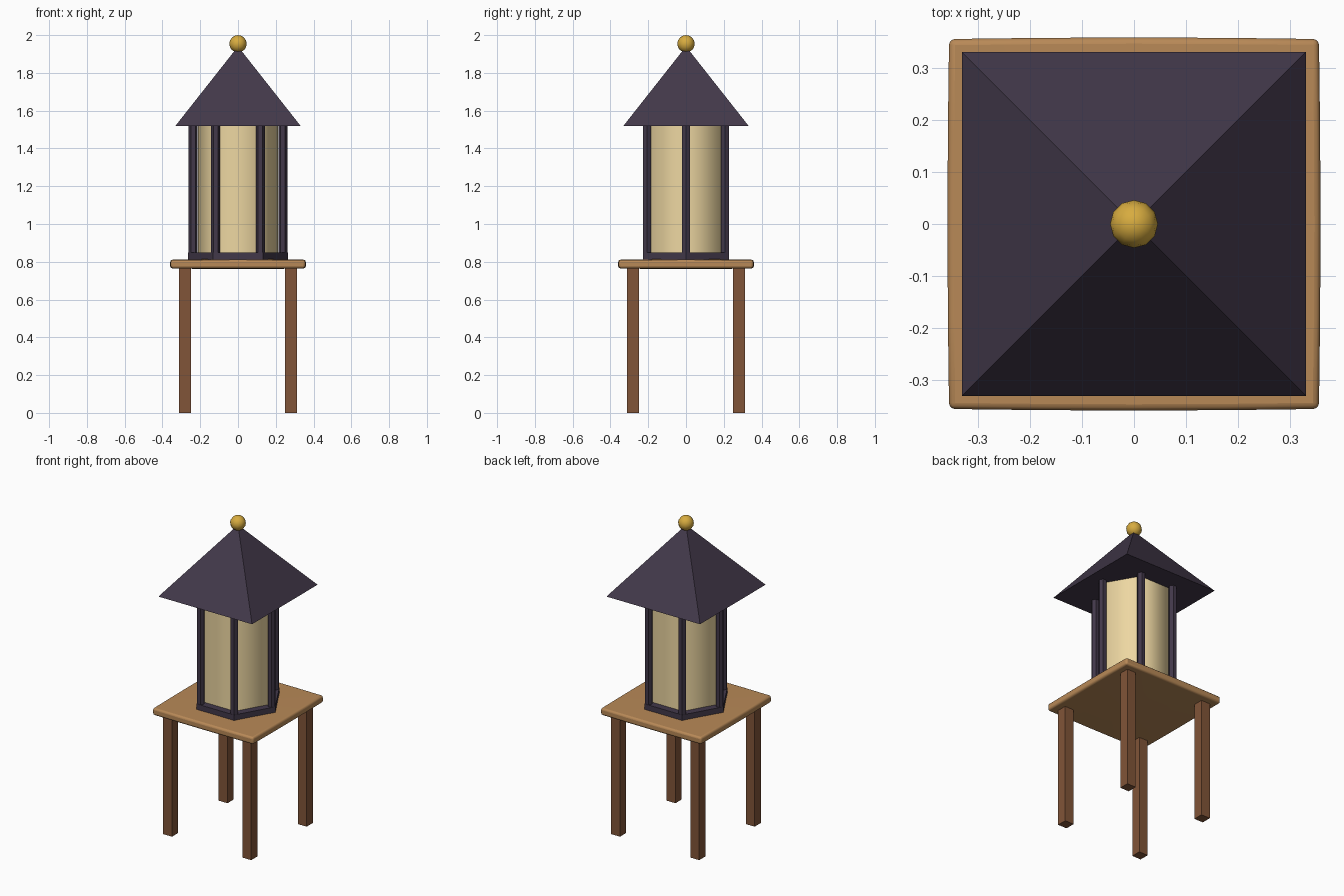
import bpy, bmesh
from math import radians, cos, sin, pi

if "Cube" in bpy.data.objects:
    bpy.data.objects.remove(bpy.data.objects["Cube"])


def material(name, rgb):
    m = bpy.data.materials.new(name)
    m.diffuse_color = (*rgb, 1)
    m.use_nodes = True
    m.node_tree.nodes["Principled BSDF"].inputs["Base Color"].default_value = m.diffuse_color
    return m


DARK = material("dark_metal", (0.055, 0.04, 0.068))
CREAM = material("warm_glass", (0.85, 0.68, 0.36))
TOP = material("light_wood", (0.48, 0.25, 0.095))
LEG = material("dark_wood", (0.22, 0.09, 0.04))
GOLD = material("gold", (0.68, 0.41, 0.05))


def finish(name, mat, smooth=None):
    ob = bpy.context.object
    ob.name = name
    ob.data.materials.append(mat)
    if smooth:
        bpy.ops.object.shade_smooth_by_angle(angle=radians(smooth))
    return ob


def prism(name, mat, sides, r, z0, z1, x=0, y=0, top=None, turn=0, smooth=None):
    """Upright prism (or cone) with its first corner on the x axis, plus turn."""
    bm = bmesh.new()
    rings = []
    for z, rad in ((z0, r), (z1, r if top is None else top)):
        n = sides if rad > 0 else 1
        rings.append([bm.verts.new((x + rad * cos(turn + 2 * pi * i / sides),
                                    y + rad * sin(turn + 2 * pi * i / sides), z))
                      for i in range(n)])
    lo, hi = rings
    bm.faces.new(lo[::-1])
    if len(hi) > 1:
        bm.faces.new(hi)
    for i in range(sides):
        j = (i + 1) % sides
        bm.faces.new((lo[i], lo[j], hi[j], hi[i]) if len(hi) > 1 else (lo[i], lo[j], hi[0]))
    me = bpy.data.meshes.new(name)
    bm.to_mesh(me)
    bm.free()
    ob = bpy.data.objects.new(name, me)
    bpy.context.collection.objects.link(ob)
    bpy.context.view_layer.objects.active = ob
    bpy.ops.object.select_all(action='DESELECT')
    ob.select_set(True)
    return finish(name, mat, smooth)


# Table legs
for sx, sy, name in ((-1, -1, "front_left_leg"), (1, -1, "front_right_leg"),
                     (-1, 1, "back_left_leg"), (1, 1, "back_right_leg")):
    prism(name, LEG, 4, 0.0315 * 2 ** 0.5, 0, 0.775, sx * 0.28, sy * 0.28, turn=pi / 4)

# Table top: slightly pillowed slab with rounded edges
bpy.ops.mesh.primitive_cube_add(size=2, location=(0, 0, 0.788))
slab = finish("table_top", TOP)
bm = bmesh.new()
bm.from_mesh(slab.data)
bmesh.ops.subdivide_edges(bm, edges=[e for e in bm.edges if abs(e.verts[0].co.z - e.verts[1].co.z) < 0.1],
                          cuts=3, use_grid_fill=True)
for v in bm.verts:
    x, y, z = v.co
    v.co = (x * (0.356 + 0.003 * (1 - y * y)), y * (0.356 + 0.003 * (1 - x * x)),
            z * (0.0225 + 0.005 * (1 - x * x) * (1 - y * y)))
bm.to_mesh(slab.data)
bm.free()
bev = slab.modifiers.new("rounded_edge", 'BEVEL')
bev.width, bev.segments, bev.limit_method, bev.angle_limit = 0.012, 3, 'ANGLE', radians(60)
bpy.ops.object.shade_smooth_by_angle(angle=radians(50))

# Lantern base, glass and corner posts
prism("lantern_base", DARK, 6, 0.264, 0.80, 0.848)
prism("lantern_glass", CREAM, 6, 0.213, 0.83, 1.525, smooth=65)
for i in range(6):
    a = i * pi / 3
    prism(f"corner_post_{i + 1}", DARK, 6, 0.024, 0.81, 1.525, 0.238 * cos(a), 0.238 * sin(a))

# Pyramid roof and finial ball
prism("roof", DARK, 4, 0.331 * 2 ** 0.5, 1.52, 1.94, top=0, turn=pi / 4)
bpy.ops.mesh.primitive_uv_sphere_add(segments=12, ring_count=8, radius=0.046, location=(0, 0, 1.954))
finish("finial_ball", GOLD, 60)
